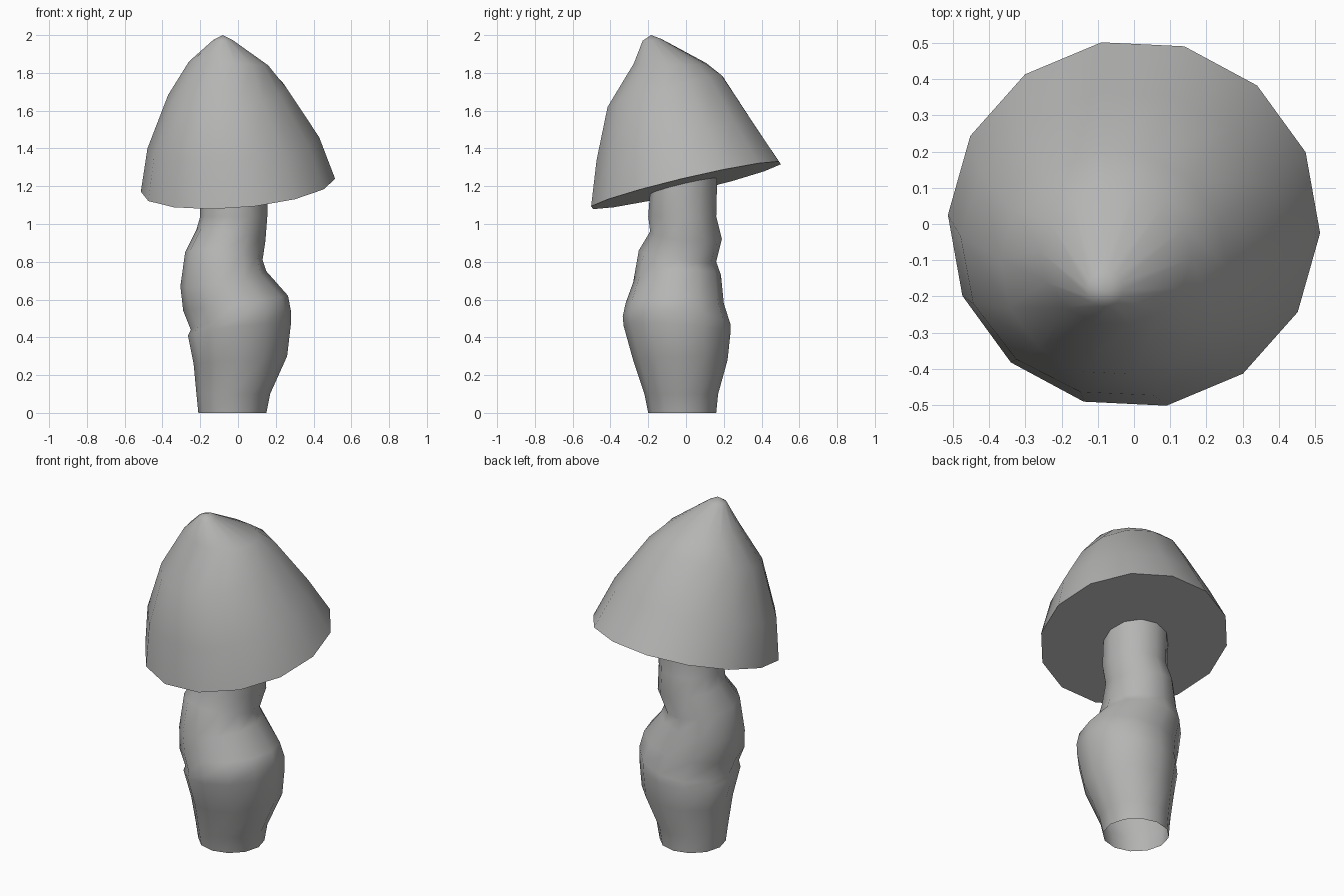
import bpy
import bmesh
import math

default_cube = bpy.data.objects.get("Cube")
if default_cube:
    bpy.data.objects.remove(default_cube, do_unlink=True)

# One plain grey for the whole mushroom
GREY = (0.46, 0.46, 0.455, 1.0)
grey = bpy.data.materials.new("warm_grey")
grey.use_nodes = True
grey.diffuse_color = GREY
shader = grey.node_tree.nodes["Principled BSDF"]
shader.inputs["Base Color"].default_value = GREY
shader.inputs["Roughness"].default_value = 0.8


def add_ring(bm, sides, phase, ring):
    """Ellipse spanning the x and y limits, tilted by its rise to +x and to +y."""
    x_min, x_max, y_min, y_max, height, rise_x, rise_y = ring
    verts = []
    for i in range(sides):
        angle = phase + math.tau * i / sides
        c, s = math.cos(angle), math.sin(angle)
        x = (x_min + x_max) / 2 + (x_max - x_min) / 2 * c
        y = (y_min + y_max) / 2 + (y_max - y_min) / 2 * s
        z = height + rise_x * c + rise_y * s
        verts.append(bm.verts.new((x, y, z)))
    return verts


def loft(name, rings, sides, phase=0.0, tip=None, floor=False):
    """Skin a stack of rings, with an optional pointed tip and flat underside."""
    bm = bmesh.new()
    loops = [add_ring(bm, sides, phase, ring) for ring in rings]
    for lower, upper in zip(loops, loops[1:]):
        for i in range(sides):
            j = (i + 1) % sides
            bm.faces.new((lower[i], lower[j], upper[j], upper[i]))
    if tip:
        peak = bm.verts.new(tip)
        last = loops[-1]
        for i in range(sides):
            bm.faces.new((last[i], last[(i + 1) % sides], peak))
    for face in bm.faces:
        face.smooth = True
    if floor:
        underside = bm.faces.new(list(reversed(loops[0])))
        underside.smooth = False
        for edge in underside.edges:
            edge.smooth = False
    mesh = bpy.data.meshes.new(name)
    bm.to_mesh(mesh)
    bm.free()
    mesh.materials.append(grey)
    obj = bpy.data.objects.new(name, mesh)
    bpy.context.scene.collection.objects.link(obj)
    return obj


# Stem: an open, bulging and twisting tube
# (x min, x max, y min, y max, height, rise to +x, rise to +y)
stem_rings = [
    (-.21, .15, -.2, .16, 0, 0, 0),
    (-.22, .17, -.22, .17, .1, 0, 0),
    (-.235, .26, -.28, .22, .28, .02, 0),
    (-.265, .28, -.33, .235, .44, .03, -.02),
    (-.25, .28, -.335, .235, .49, .05, -.02),
    (-.29, .265, -.32, .2, .58, .04, 0),
    (-.305, .15, -.28, .185, .71, .04, .02),
    (-.28, .13, -.25, .16, .83, -.02, -.03),
    (-.22, .145, -.19, .19, .94, -.03, -.02),
    (-.2, .155, -.2, .16, 1.04, 0, 0),
    (-.2, .155, -.19, .165, 1.21, .01, .04),
]
loft("stem", stem_rings, 12)

# Cap: a tilted cone with a bent tip and a flat underside
cap_rings = [
    (-.515, .515, -.51, .51, 1.205, .04, .12),
    (-.48, .43, -.48, .37, 1.43, .035, .1),
    (-.37, .26, -.42, .2, 1.7, .02, .085),
    (-.26, .16, -.28, .11, 1.85, -.01, 0),
    (-.13, -.03, -.23, -.13, 1.975, 0, .005),
]
loft("cap", cap_rings, 14, phase=math.radians(-2.8), tip=(-.08, -.185, 2), floor=True)
